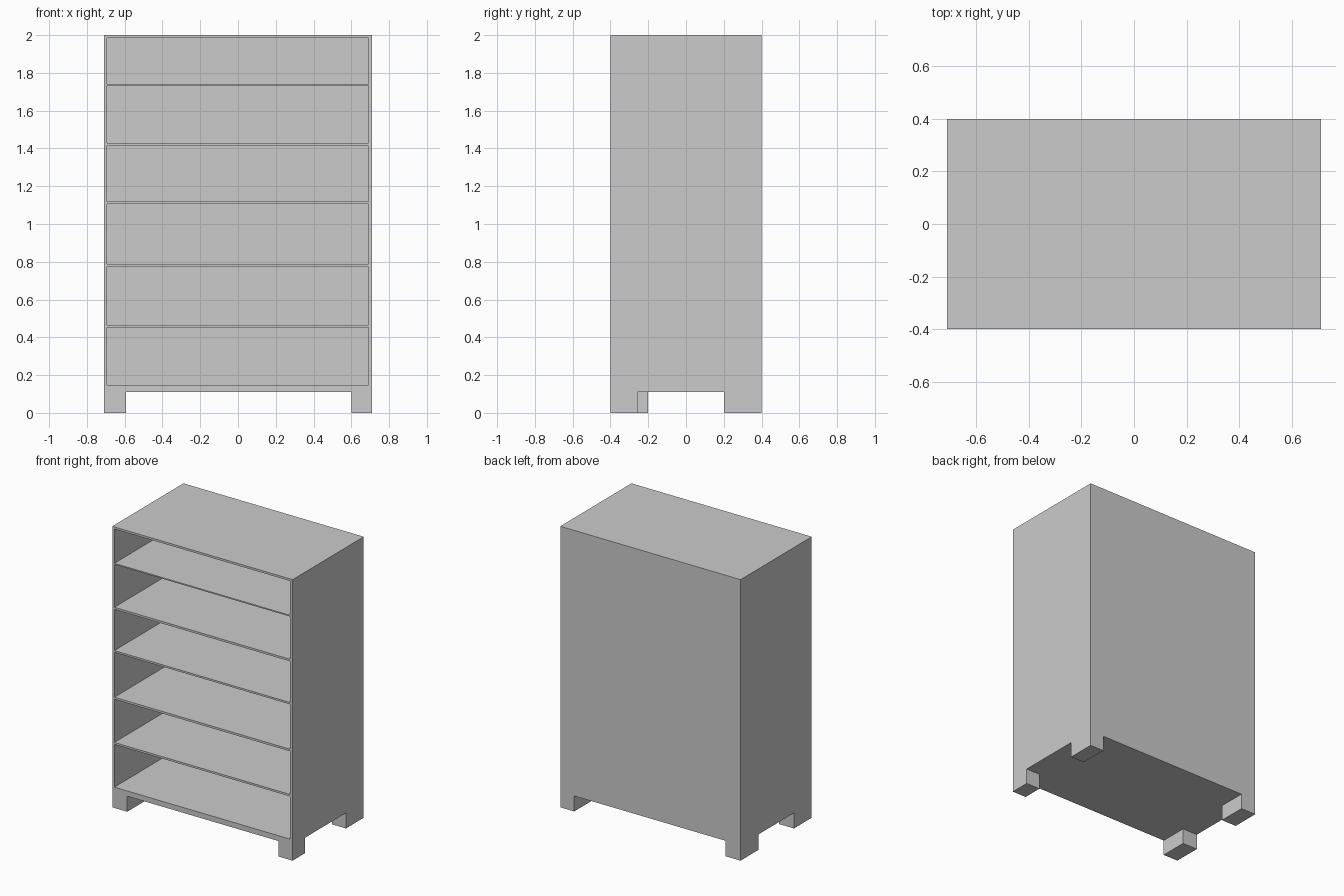
import bpy

if "Cube" in bpy.data.objects:
    bpy.data.objects.remove(bpy.data.objects["Cube"])

grey = bpy.data.materials.new("plain grey")
grey.diffuse_color = (0.6, 0.6, 0.6, 1)
grey.use_nodes = True
grey.node_tree.nodes["Principled BSDF"].inputs["Base Color"].default_value = grey.diffuse_color

W, D, H = 0.71, 0.40, 2.0     # half width, half depth, height
BASE = 0.11                   # underside height
IN_L, IN_R = -0.693, 0.69     # shelf opening, left and right
BACK = D - 0.015              # inner face of back panel


def box(name, x, y, z):
    """Box from three (low, high) ranges."""
    bpy.ops.mesh.primitive_cube_add(size=1)
    ob = bpy.context.object
    ob.name = name
    ob.location = [(a + b) / 2 for a, b in (x, y, z)]
    ob.scale = [b - a for a, b in (x, y, z)]
    bpy.ops.object.transform_apply(location=True, rotation=False, scale=True)
    ob.data.materials.append(grey)
    return ob


def carve(target, x, y, z):
    """Cut a box shape out of the target."""
    cutter = box("cutter", x, y, z)
    cutter.hide_render = True
    mod = target.modifiers.new("cut", 'BOOLEAN')
    mod.operation = 'DIFFERENCE'
    mod.solver = 'EXACT'
    mod.object = cutter
    bpy.context.view_layer.objects.active = target
    bpy.ops.object.modifier_apply(modifier=mod.name)
    bpy.data.objects.remove(cutter, do_unlink=True)


# Cabinet carcass
cabinet = box("shelf_cabinet", (-W, W), (-D, D), (0, H))

# Space between the legs; the right front leg is shallower than the others
carve(cabinet, (-0.592, 0.60), (-1, 1), (-0.5, BASE))
carve(cabinet, (-1, -0.5), (-0.20, 0.20), (-0.5, BASE))
carve(cabinet, (0.5, 1), (-0.258, 0.20), (-0.5, BASE))

# Six open compartments
for low, high in [(0.148, 0.452), (0.466, 0.773), (0.788, 1.107),
                  (1.12, 1.413), (1.428, 1.732), (1.741, 1.985)]:
    carve(cabinet, (IN_L, IN_R), (-1, BACK), (low, high))
